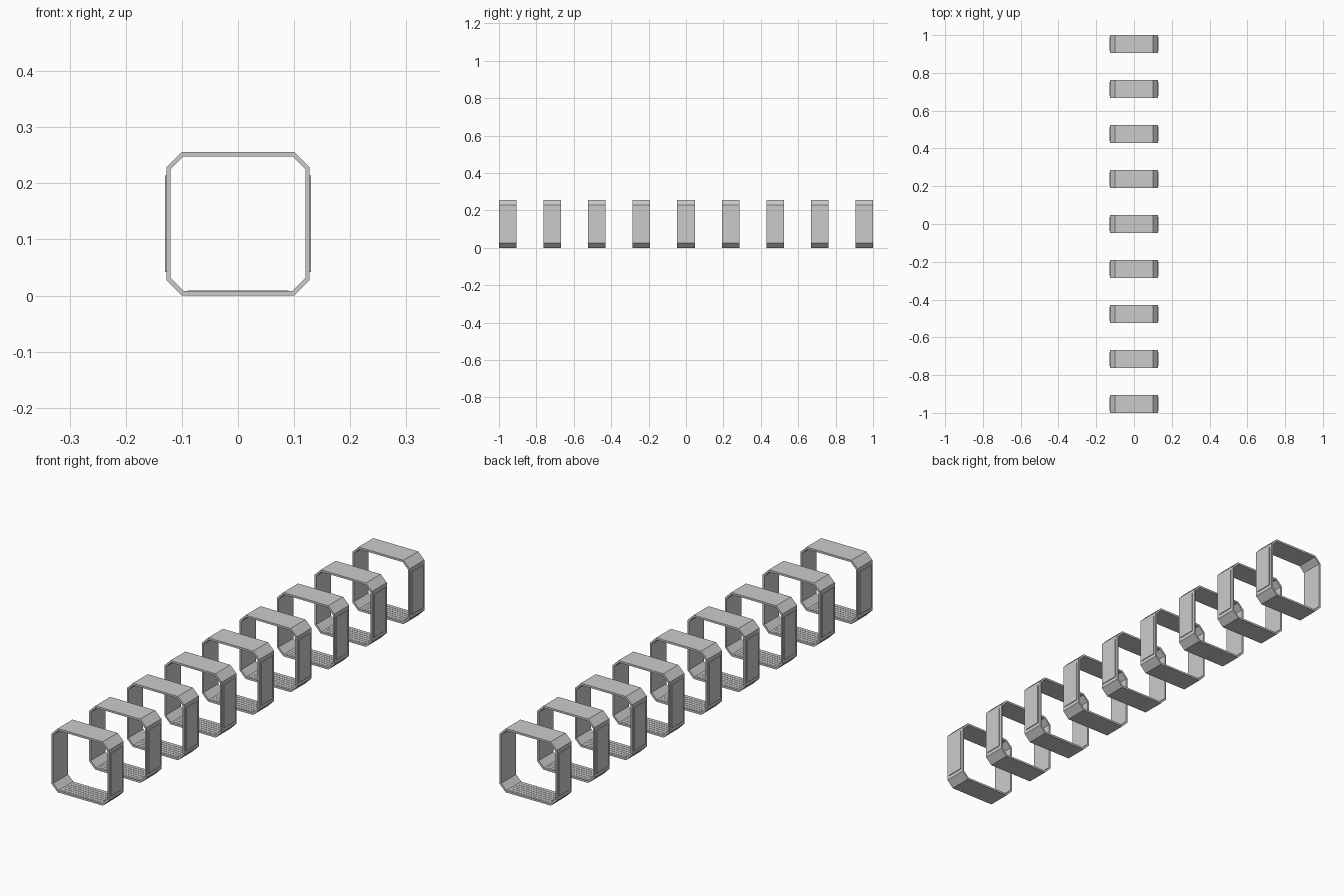
import bpy, bmesh

if "Cube" in bpy.data.objects:
    bpy.data.objects.remove(bpy.data.objects["Cube"])

N, DEPTH = 9, 0.094
STEP = (2 - DEPTH) / (N - 1)


def make(name, bm, y):
    bmesh.ops.recalc_face_normals(bm, faces=bm.faces)
    me = bpy.data.meshes.new(name)
    bm.to_mesh(me)
    bm.free()
    ob = bpy.data.objects.new(name, me)
    ob.location.y = y
    bpy.context.collection.objects.link(ob)


def octagon(w, z0, z1, flat, c):
    # chamfered rectangle, counter-clockwise
    return [(flat, z0), (w, z0 + c), (w, z1 - c), (flat, z1),
            (-flat, z1), (-w, z1 - c), (-w, z0 + c), (-flat, z0)]


def add_box(bm, cx, cy, cz, sx, sy, sz):
    vs = bmesh.ops.create_cube(bm, size=1)["verts"]
    bmesh.ops.scale(bm, vec=(sx, sy, sz), verts=vs)
    bmesh.ops.translate(bm, vec=(cx, cy, cz), verts=vs)


for i in range(N):
    y = -1 + DEPTH / 2 + i * STEP
    tag = f"_{i + 1}"

    # octagonal hoop
    bm = bmesh.new()
    outer = octagon(0.127, 0, 0.256, 0.1, 0.027)
    inner = octagon(0.120, 0.008, 0.248, 0.097, 0.023)
    loops = [[bm.verts.new((x, s * DEPTH / 2, z)) for x, z in prof]
             for prof, s in ((outer, -1), (outer, 1), (inner, 1), (inner, -1))]
    for a, b in zip(loops, loops[1:] + loops[:1]):
        for k in range(8):
            m = (k + 1) % 8
            bm.faces.new((a[k], a[m], b[m], b[k]))
    make("hoop" + tag, bm, y)

    # thin raised plates on the outer sides
    bm = bmesh.new()
    for s in (-1, 1):
        add_box(bm, s * 0.128, 0, 0.128, 0.004, DEPTH * 0.78, 0.172)
    make("side_plates" + tag, bm, y)

    # floor slats running across the hoop
    bm = bmesh.new()
    for k in range(6):
        add_box(bm, 0, (k - 2.5) * 0.014, 0.0078, 0.18, 0.008, 0.002)
    make("floor_slats" + tag, bm, y)
